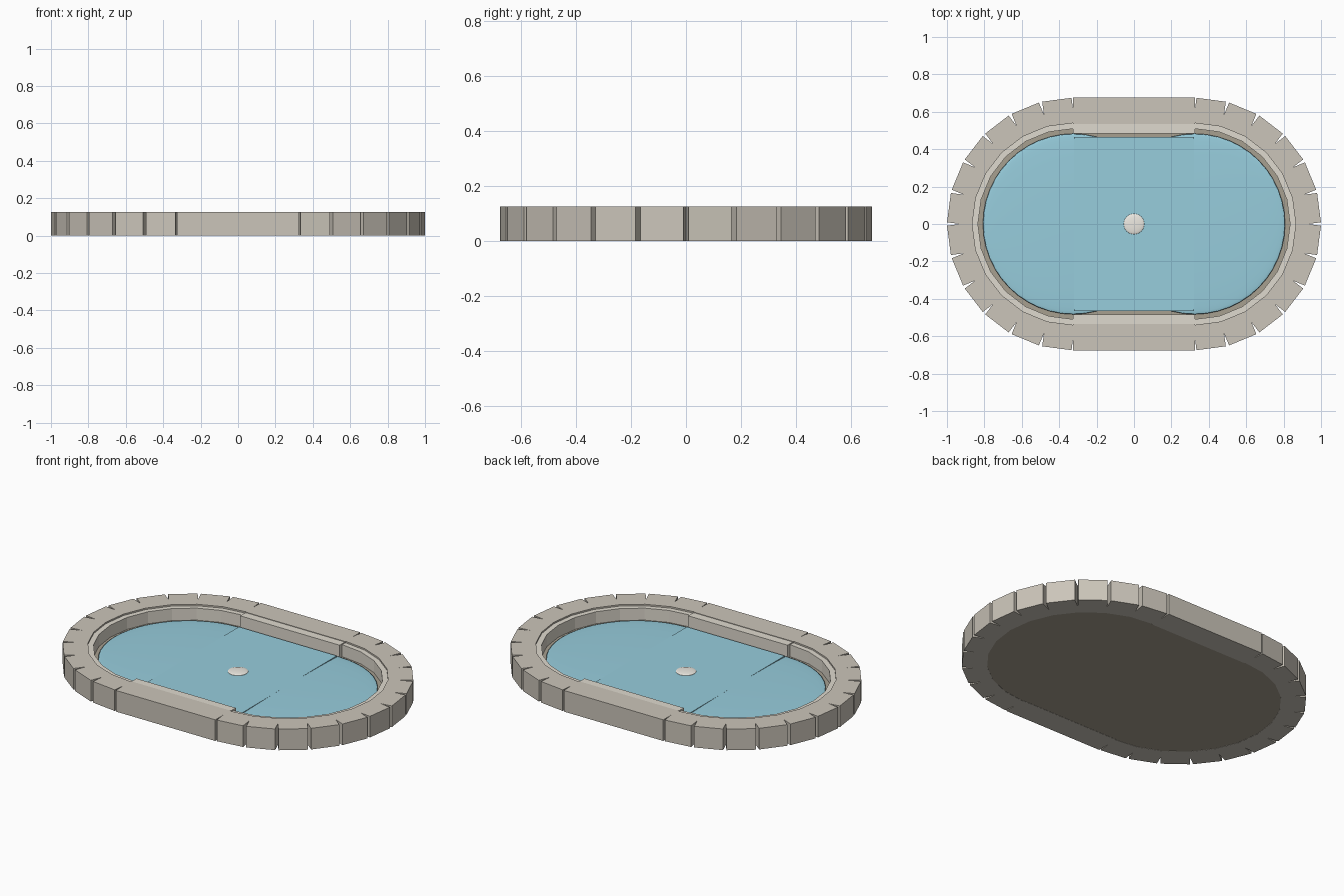
import bpy, bmesh
from math import pi, cos, sin, radians
from mathutils import Matrix

if "Cube" in bpy.data.objects:
    bpy.data.objects.remove(bpy.data.objects["Cube"])

HALF = 0.325   # half length of the straight sides
STEPS = 12     # blocks in each rounded end


def material(name, rgb):
    m = bpy.data.materials.new(name)
    m.diffuse_color = (*rgb, 1)
    m.use_nodes = True
    m.node_tree.nodes["Principled BSDF"].inputs["Base Color"].default_value = m.diffuse_color
    return m


stone = material("stone", (0.60, 0.56, 0.49))
pale = material("pale_stone", (0.74, 0.70, 0.62))
floor_mat = material("floor_stone", (0.39, 0.35, 0.28))
blue = material("water_blue", (0.31, 0.61, 0.72))
white = material("white", (0.85, 0.82, 0.76))


def finish(bm, name, mat):
    bmesh.ops.recalc_face_normals(bm, faces=bm.faces)
    me = bpy.data.meshes.new(name)
    bm.to_mesh(me)
    bm.free()
    me.materials.append(mat)
    ob = bpy.data.objects.new(name, me)
    bpy.context.collection.objects.link(ob)
    return ob


def add_box(bm, lo, hi, mat=Matrix()):
    size = [b - a for a, b in zip(lo, hi)]
    mid = [(a + b) / 2 for a, b in zip(lo, hi)]
    bmesh.ops.create_cube(bm, size=1, matrix=mat @ Matrix.Translation(mid)
                          @ Matrix.Diagonal((*size, 1)))


def end_blocks(name, mat, r0, r1, half_w, z0, z1):
    # fan of square blocks around both rounded ends
    bm = bmesh.new()
    for side in (0, pi):
        for i in range(STEPS):
            a = -pi / 2 + (i + 0.5) * pi / STEPS
            m = (Matrix.Rotation(side, 4, 'Z') @ Matrix.Translation((HALF, 0, 0))
                 @ Matrix.Rotation(a, 4, 'Z'))
            add_box(bm, (r0, -half_w, z0), (r1, half_w, z1), m)
    return finish(bm, name, mat)


def side_blocks(name, mat, y0, y1, z0, z1):
    # one long block on each straight side
    bm = bmesh.new()
    for s in (1, -1):
        ya, yb = sorted((s * y0, s * y1))
        add_box(bm, (-HALF, ya, z0), (HALF, yb, z1))
    return finish(bm, name, mat)


def flat_sphere(name, mat, loc, r, h):
    bm = bmesh.new()
    bmesh.ops.create_uvsphere(bm, u_segments=48, v_segments=24, radius=1,
                              matrix=Matrix.Translation(loc) @ Matrix.Diagonal((r, r, h, 1)))
    for f in bm.faces:
        f.smooth = True
    return finish(bm, name, mat)


# Rim
end_blocks("rim_end_blocks", stone, 0.535, 0.67, 0.079, 0, 0.125)
side_blocks("rim_side_blocks", stone, 0.535, 0.677, 0, 0.125)

# Inner lip
end_blocks("lip_end_blocks", pale, 0.505, 0.537, 0.0705, 0.02, 0.116)
side_blocks("lip_side_blocks", pale, 0.485, 0.536, 0.02, 0.122)

# Basin floor: rounded slab
bm = bmesh.new()
ring = []
for side in (1, -1):
    for i in range(25):
        a = radians(-90 + i * 7.5)
        ring.append(bm.verts.new((side * (HALF + 0.54 * cos(a)), side * 0.54 * sin(a), 0.001)))
face = bm.faces.new(ring)
ext = bmesh.ops.extrude_face_region(bm, geom=[face], use_keep_orig=True)
bmesh.ops.translate(bm, vec=(0, 0, 0.044),
                    verts=[v for v in ext["geom"] if isinstance(v, bmesh.types.BMVert)])
finish(bm, "basin_floor", floor_mat)

# Water: flat middle and two very shallow round ends
bm = bmesh.new()
add_box(bm, (-0.32, -0.465, 0.04), (0.32, 0.465, 0.066))
finish(bm, "water_middle", blue)
for s, n in ((-1, "left"), (1, "right")):
    flat_sphere("water_end_" + n, blue, (s * HALF, 0, 0.054), 0.483, 0.012)

# Bubble in the centre
flat_sphere("centre_bubble", white, (0, 0, 0.066), 0.055, 0.008)
